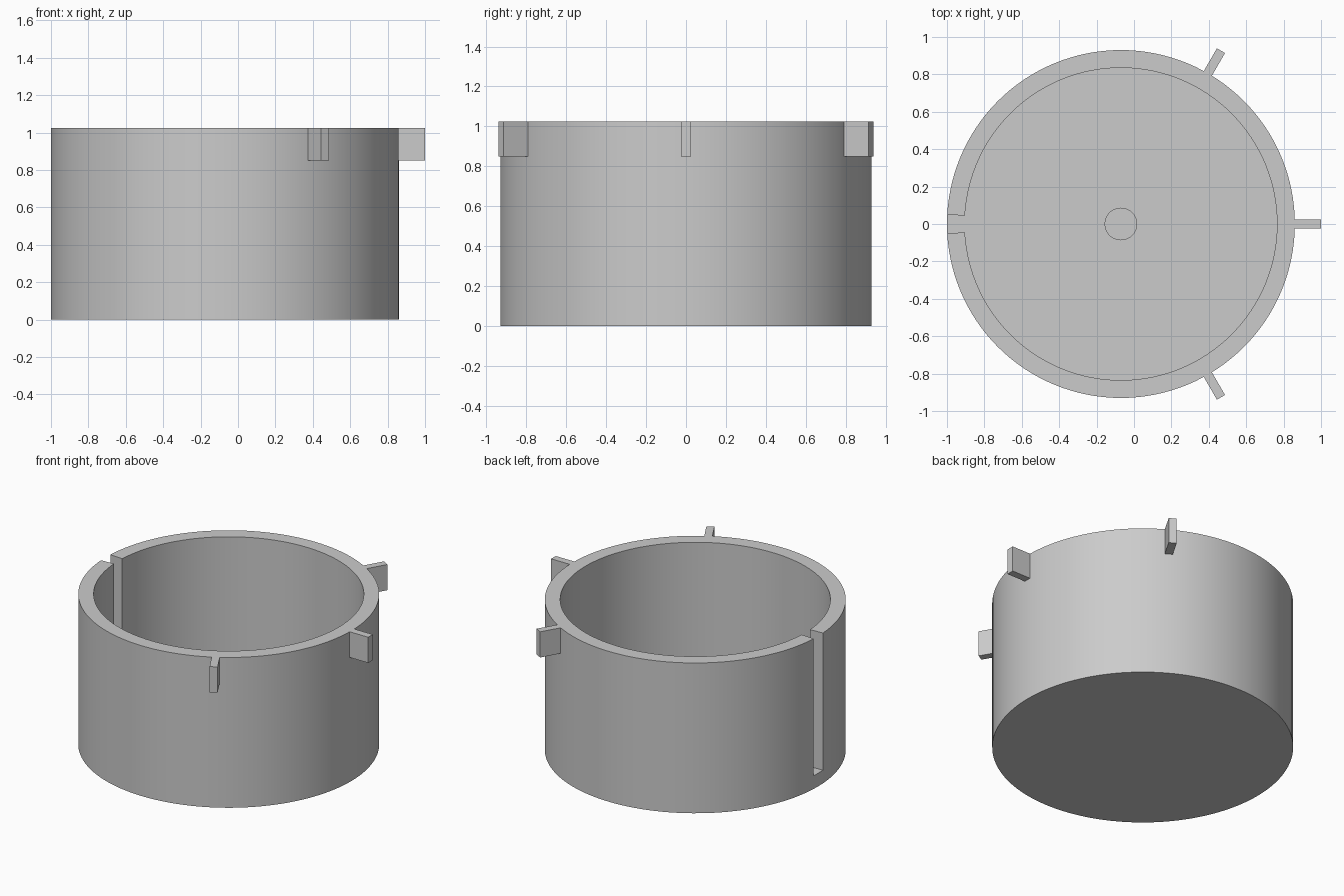
import bpy
import bmesh
from math import pi, cos, sin, radians
from mathutils import Matrix

cube = bpy.data.objects.get("Cube")
if cube:
    bpy.data.objects.remove(cube, do_unlink=True)

CX = -0.07                     # axis of the cup
R_OUT, R_IN = 0.93, 0.835      # wall radii
HEIGHT, FLOOR = 1.025, 0.09
SIDES = 128

grey = bpy.data.materials.new("plain grey")
grey.use_nodes = True
grey.diffuse_color = (0.6, 0.6, 0.6, 1)
grey.node_tree.nodes["Principled BSDF"].inputs["Base Color"].default_value = (0.6, 0.6, 0.6, 1)


def make_object(name, bm):
    bmesh.ops.recalc_face_normals(bm, faces=bm.faces)
    mesh = bpy.data.meshes.new(name)
    bm.to_mesh(mesh)
    bm.free()
    mesh.materials.append(grey)
    obj = bpy.data.objects.new(name, mesh)
    bpy.context.collection.objects.link(obj)
    return obj


def prism(name, outline, z0, z1):
    """Extrude a flat outline, given around the cup axis, from z0 to z1."""
    bm = bmesh.new()
    face = bm.faces.new([bm.verts.new((CX + x, y, z0)) for x, y in outline])
    side = bmesh.ops.extrude_face_region(bm, geom=[face])
    top = [v for v in side["geom"] if isinstance(v, bmesh.types.BMVert)]
    bmesh.ops.translate(bm, verts=top, vec=(0, 0, z1 - z0))
    return make_object(name, bm)


def circle(radius, sides):
    return [(radius * cos(2 * pi * i / sides), radius * sin(2 * pi * i / sides))
            for i in range(sides)]


def activate(obj):
    bpy.ops.object.select_all(action="DESELECT")
    obj.select_set(True)
    bpy.context.view_layer.objects.active = obj


def cut(obj, cutter):
    cutter.hide_render = True
    mod = obj.modifiers.new("cut", "BOOLEAN")
    mod.operation = "DIFFERENCE"
    mod.solver = "EXACT"
    mod.object = cutter
    activate(obj)
    bpy.ops.object.modifier_apply(modifier=mod.name)
    bpy.data.objects.remove(cutter, do_unlink=True)


# Cup: solid cylinder, hollowed together with a radial slot on the right side
cup = prism("cup", circle(R_OUT, SIDES), 0, HEIGHT)
half = 0.05
ring = circle(R_IN, SIDES)
mid = SIDES // 2
taper = half * R_IN / R_OUT
hollow_outline = (ring[:mid - 1] + [(-R_IN, taper), (-R_OUT - 0.1, half * 1.1),
                  (-R_OUT - 0.1, -half * 1.1), (-R_IN, -taper)] + ring[mid + 2:])
cut(cup, prism("hollow", hollow_outline, FLOOR, HEIGHT + 0.2))

# Centre peg standing on the floor
peg = prism("centre_peg", circle(0.087, 48), FLOOR - 0.02, 0.4)

for obj in (cup, peg):
    activate(obj)
    bpy.ops.object.shade_smooth_by_angle(angle=radians(30))

# Three locking tabs around the rim
for name, angle in (("front_tab", -60), ("left_tab", 0), ("back_tab", 60)):
    bm = bmesh.new()
    bmesh.ops.create_cube(bm, size=1)
    r0, r1, z0 = 0.9, 1.07, 0.85
    place = (Matrix.Translation((CX, 0, 0)) @ Matrix.Rotation(radians(angle), 4, "Z")
             @ Matrix.Translation(((r0 + r1) / 2, 0, (z0 + HEIGHT) / 2))
             @ Matrix.Diagonal((r1 - r0, 0.05, HEIGHT - z0, 1)))
    bmesh.ops.transform(bm, matrix=place, verts=bm.verts)
    make_object(name, bm)
